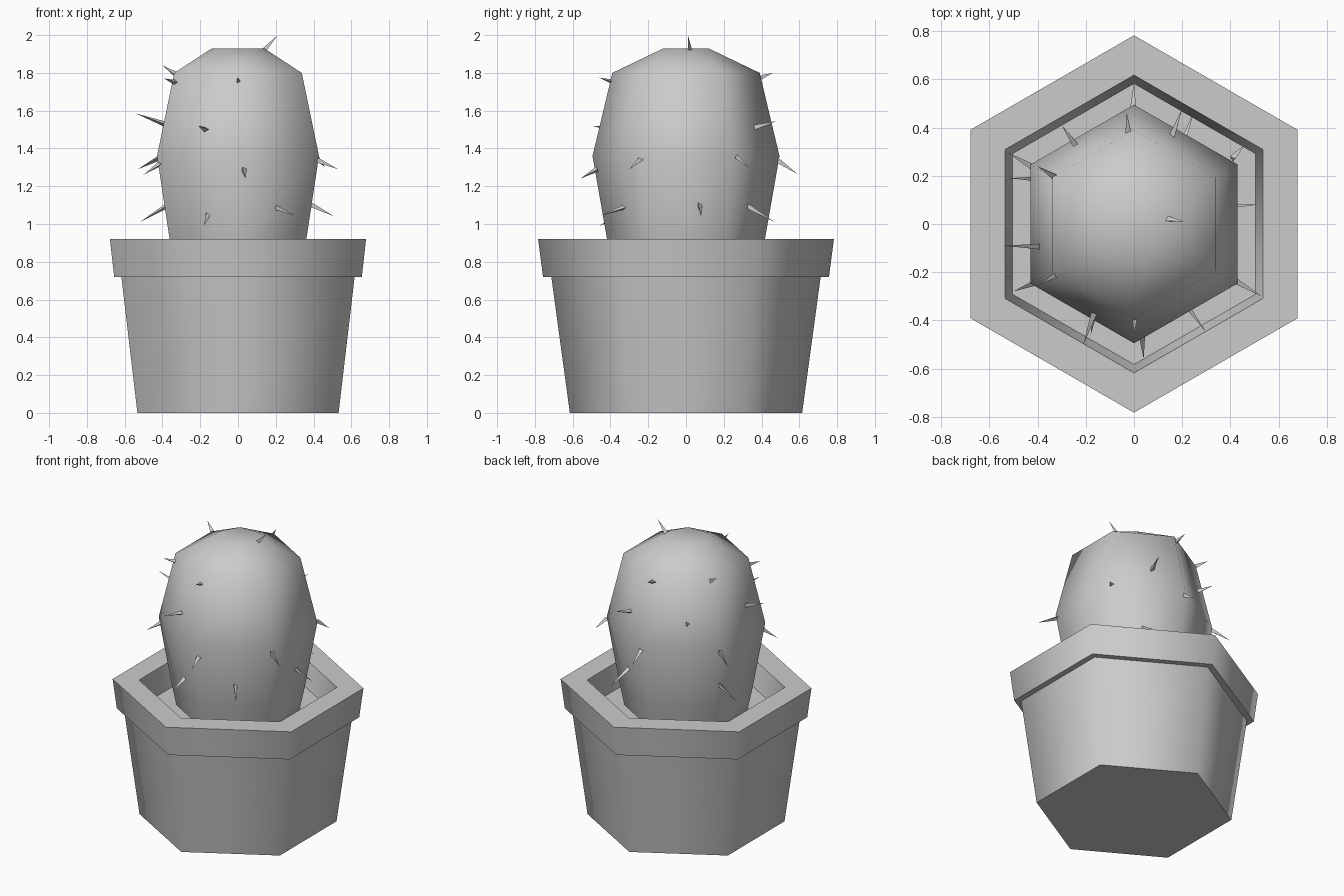
import bpy, bmesh, math
from mathutils import Vector

cube = bpy.data.objects.get("Cube")
if cube:
    bpy.data.objects.remove(cube, do_unlink=True)

grey = bpy.data.materials.new("plain grey")
grey.use_nodes = True
grey.diffuse_color = (0.6, 0.6, 0.6, 1)
grey.node_tree.nodes["Principled BSDF"].inputs["Base Color"].default_value = (0.6, 0.6, 0.6, 1)


def finish(name, bm, angle=None):
    bmesh.ops.recalc_face_normals(bm, faces=bm.faces)
    mesh = bpy.data.meshes.new(name)
    bm.to_mesh(mesh)
    bm.free()
    mesh.materials.append(grey)
    obj = bpy.data.objects.new(name, mesh)
    bpy.context.collection.objects.link(obj)
    if angle:
        bpy.ops.object.select_all(action='DESELECT')
        obj.select_set(True)
        bpy.context.view_layer.objects.active = obj
        bpy.ops.object.shade_smooth_by_angle(angle=math.radians(angle))
    return obj


def hex_ring(bm, radius, z, turn=30):
    """Six points; turn 30 puts corners on the y axis."""
    return [bm.verts.new((radius * math.cos(math.radians(60 * i + turn)),
                          radius * math.sin(math.radians(60 * i + turn)), z))
            for i in range(6)]


def hex_lathe(bm, profile):
    rings = [hex_ring(bm, r, z) for r, z in profile]
    for a, b in zip(rings, rings[1:]):
        for i in range(6):
            j = (i + 1) % 6
            bm.faces.new((a[i], a[j], b[j], b[i]))
    bm.faces.new(rings[0])
    return rings


SOIL = 0.76

# Pot with overhanging rim, and the soil closing its inside
bm = bmesh.new()
rings = hex_lathe(bm, [(0.615, 0), (0.713, 0.72), (0.757, 0.72),
                       (0.783, 0.92), (0.618, 0.92), (0.583, SOIL)])
bm.faces.new(rings[-1])
finish("pot", bm, 65)

# Cactus body, with the crown turned half a side
bm = bmesh.new()
rings = hex_lathe(bm, [(0.385, SOIL), (0.418, 0.92), (0.495, 1.36), (0.39, 1.8)])
crown = hex_ring(bm, 0.138, 1.93, 60)
shoulder = rings[-1]
for i in range(6):
    j = (i + 1) % 6
    bm.faces.new((shoulder[i], shoulder[j], crown[i]))
    bm.faces.new((shoulder[j], crown[j], crown[i]))
bm.faces.new(crown)
finish("cactus_body", bm, 65)

# Spines, each given as root and tip
spines = [
    ((0.13, 0.02, 1.91), (0.21, 0.01, 2.0)),
    ((-0.33, 0.20, 1.79), (-0.40, 0.24, 1.84)),
    ((-0.33, -0.21, 1.75), (-0.39, -0.25, 1.77)),
    ((0, -0.38, 1.75), (0, -0.46, 1.775)),
    ((-0.02, 0.38, 1.77), (-0.03, 0.46, 1.8)),
    ((-0.39, -0.09, 1.53), (-0.54, -0.09, 1.585)),
    ((-0.17, -0.37, 1.5), (-0.21, -0.50, 1.52)),
    ((0.16, 0.36, 1.51), (0.20, 0.48, 1.545)),
    ((-0.24, 0.33, 1.52), (-0.30, 0.41, 1.55)),
    ((-0.42, 0.24, 1.35), (-0.53, 0.30, 1.29)),
    ((-0.41, -0.24, 1.32), (-0.50, -0.28, 1.26)),
    ((0.42, -0.24, 1.34), (0.53, -0.30, 1.29)),
    ((0.41, 0.27, 1.36), (0.46, 0.33, 1.3)),
    ((0.03, -0.47, 1.29), (0.04, -0.56, 1.24)),
    ((0, 0.48, 1.34), (0, 0.59, 1.265)),
    ((-0.37, 0.19, 1.1), (-0.52, 0.19, 1.01)),
    ((-0.16, -0.34, 1.05), (-0.18, -0.46, 0.99)),
    ((0.20, -0.32, 1.09), (0.30, -0.45, 1.045)),
    ((0.37, 0.07, 1.11), (0.51, 0.08, 1.04)),
    ((0.20, 0.32, 1.1), (0.25, 0.47, 1.01)),
]
bm = bmesh.new()
for root, tip in spines:
    root, tip = Vector(root), Vector(tip)
    axis = tip - root
    turn = axis.to_track_quat('Z', 'Y')
    base = [bm.verts.new(root + turn @ Vector((0.016 * math.cos(a), 0.016 * math.sin(a), 0)))
            for a in (math.tau * k / 3 for k in range(3))]
    point = bm.verts.new(tip)
    bm.faces.new(base)
    for k in range(3):
        bm.faces.new((base[k], base[(k + 1) % 3], point))
finish("spines", bm)
